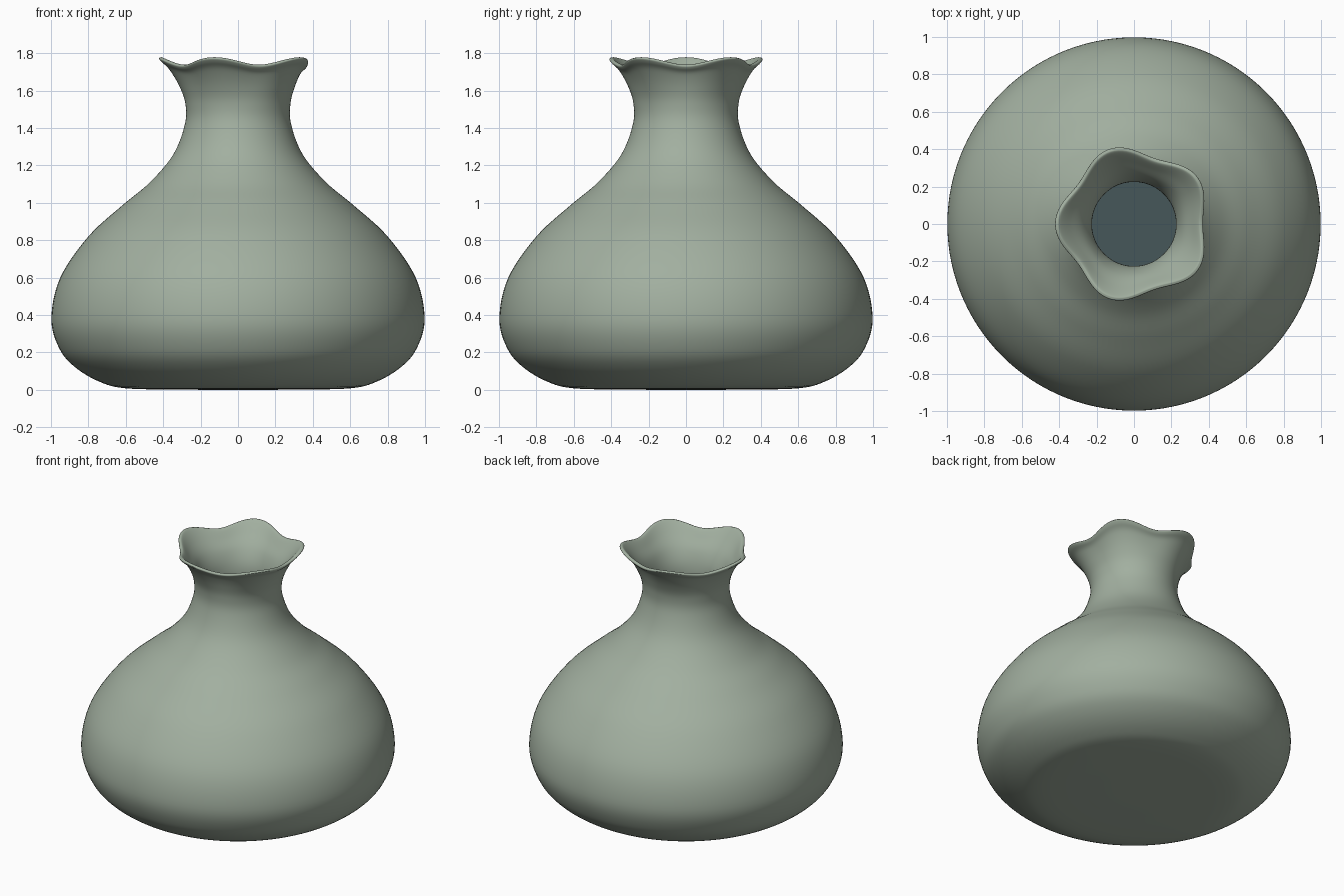
import bpy, bmesh, math

if "Cube" in bpy.data.objects:
    bpy.data.objects.remove(bpy.data.objects["Cube"])

SEG, STEPS = 120, 6


def material(name, rgb):
    m = bpy.data.materials.new(name)
    m.diffuse_color = (*rgb, 1)
    m.use_nodes = True
    m.node_tree.nodes["Principled BSDF"].inputs["Base Color"].default_value = m.diffuse_color
    return m


def smooth_path(pts, steps):
    # Catmull-Rom curve through the profile points
    out = []
    for i in range(len(pts) - 1):
        p0, p1 = pts[max(i - 1, 0)], pts[i]
        p2, p3 = pts[i + 1], pts[min(i + 2, len(pts) - 1)]
        for s in range(steps):
            t = s / steps
            out.append(tuple(
                0.5 * (2 * b + (c - a) * t + (2 * a - 5 * b + 4 * c - d) * t * t
                       + (3 * b - a - 3 * c + d) * t ** 3)
                for a, b, c, d in zip(p0, p1, p2, p3)))
    return out + [pts[-1]]


def revolve(name, path, mat):
    bm = bmesh.new()
    rings = []
    for r, z in path:
        # five-lobed ruffle that grows towards the rim
        w = max(0.0, min(1.0, (z - 1.5) / 0.25)) ** 2
        ring = []
        for k in range(SEG):
            a = 2 * math.pi * k / SEG
            wave = w * math.cos(5 * (a - math.pi))
            rr = max(r, 0) + 0.027 * wave
            ring.append(bm.verts.new((rr * math.cos(a), rr * math.sin(a), z + 0.02 * wave)))
        rings.append(ring)
    for lo, hi in zip(rings, rings[1:]):
        for k in range(SEG):
            n = (k + 1) % SEG
            bm.faces.new((lo[k], lo[n], hi[n], hi[k]))
    bmesh.ops.remove_doubles(bm, verts=bm.verts, dist=1e-5)
    for f in bm.faces:
        f.smooth = True
    me = bpy.data.meshes.new(name)
    bm.to_mesh(me)
    bm.free()
    me.materials.append(mat)
    ob = bpy.data.objects.new(name, me)
    bpy.context.collection.objects.link(ob)
    return ob


sage = material("sage_glaze", (0.36, 0.43, 0.35))
dark = material("dark_slate", (0.062, 0.095, 0.10))

# Vase wall: underside, belly, neck, rolled lip, then the inside
profile = [
    (0, 0.0), (0.3, 0.001), (0.6, 0.008), (0.74, 0.043), (0.87, 0.12), (0.955, 0.22),
    (0.998, 0.38), (0.95, 0.60), (0.80, 0.82), (0.62, 0.985), (0.47, 1.11),
    (0.345, 1.26), (0.284, 1.42), (0.281, 1.53), (0.308, 1.62), (0.35, 1.70),
    (0.385, 1.735), (0.395, 1.75), (0.387, 1.757), (0.37, 1.752), (0.325, 1.70), (0.27, 1.63),
    (0.236, 1.55), (0.225, 1.47), (0.235, 1.40), (0.30, 1.24), (0.43, 1.08),
    (0.58, 0.95), (0.76, 0.78), (0.90, 0.58), (0.945, 0.38), (0.90, 0.23),
    (0.80, 0.13), (0.6, 0.03),
]
revolve("vase_body", smooth_path(profile, STEPS), sage)

# Dark floor inside the vase
revolve("inside_floor", [(0.6, 0.03), (0.3, 0.03), (0, 0.03)], dark)
